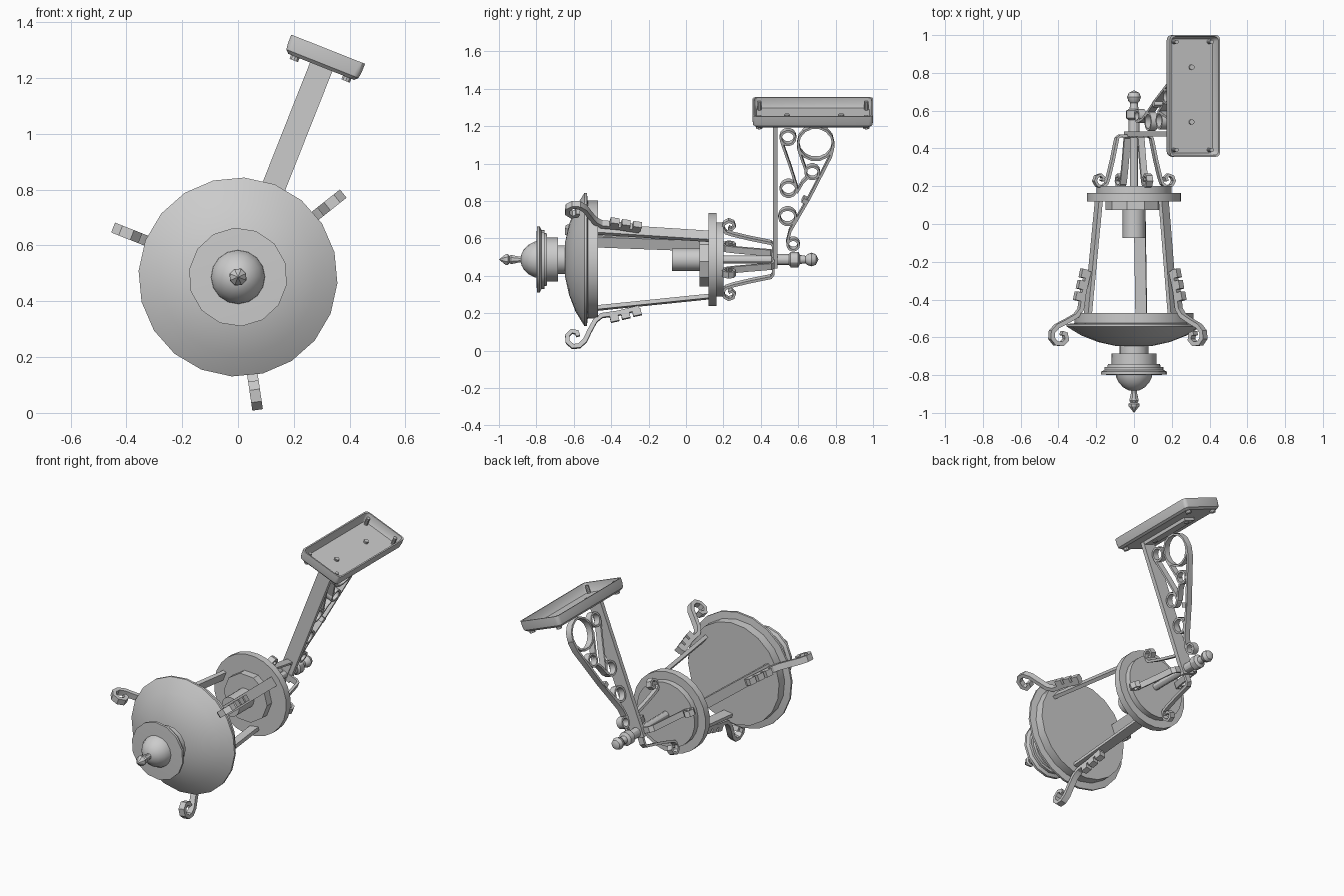
import bpy, bmesh
from math import radians, sin, cos, pi
from mathutils import Matrix, Vector

if "Cube" in bpy.data.objects:
    bpy.data.objects.remove(bpy.data.objects["Cube"])

# Local frame: lantern axis along y, wall arm along +z; tilted into place by PLACE
PLACE = Matrix.Translation((0, 0, 0.487)) @ Matrix.Rotation(radians(21.6), 4, 'Y')


def finish(name, bm, spin=0):
    bmesh.ops.recalc_face_normals(bm, faces=bm.faces)
    bm.transform(PLACE @ Matrix.Rotation(radians(spin), 4, 'Y'))
    me = bpy.data.meshes.new(name)
    bm.to_mesh(me)
    bm.free()
    ob = bpy.data.objects.new(name, me)
    bpy.context.collection.objects.link(ob)
    return ob


def lathe(name, profile, n=20, phase=0):
    """Revolve (y, radius) points around the lantern axis."""
    bm = bmesh.new()
    rings = []
    for y, r in profile:
        if r == 0:
            rings.append([bm.verts.new((0, y, 0))])
        else:
            rings.append([bm.verts.new((r * sin(2 * pi * i / n + phase), y, r * cos(2 * pi * i / n + phase)))
                          for i in range(n)])
    for a, b in zip(rings, rings[1:]):
        for i in range(n):
            j = (i + 1) % n
            vs = [a[i % len(a)], a[j % len(a)], b[j % len(b)], b[i % len(b)]]
            bm.faces.new(list(dict.fromkeys(vs)))
    for ring in (rings[0], rings[-1]):
        if len(ring) > 1:
            bm.faces.new(ring)
    return finish(name, bm)


def ribbon(name, pts, thick, width, spin=0, closed=False):
    """Sweep a flat bar along (y, r) points in the plane through the axis."""
    bm = bmesh.new()
    n = len(pts)
    P = [Vector(p) for p in pts]
    rings = []
    for i, p in enumerate(P):
        a = P[i - 1] if closed or i else p
        b = P[(i + 1) % n] if closed or i < n - 1 else p
        t = (b - a).normalized()
        off = Vector((-t.y, t.x)) * thick / 2
        rings.append([bm.verts.new((w * width / 2, q.x, q.y))
                      for w, q in ((-1, p - off), (1, p - off), (1, p + off), (-1, p + off))])
    for i in range(n if closed else n - 1):
        a, b = rings[i], rings[(i + 1) % n]
        for k in range(4):
            bm.faces.new((a[k], a[(k + 1) % 4], b[(k + 1) % 4], b[k]))
    if not closed:
        bm.faces.new(rings[0])
        bm.faces.new(rings[-1])
    return finish(name, bm, spin)


def hoop(name, y, r, rad, width=0.04, n=14):
    rad -= 0.006
    ribbon(name, [(y + rad * cos(2 * pi * i / n), r + rad * sin(2 * pi * i / n)) for i in range(n)],
           0.012, width, closed=True)


def pin(name, x, y, z0, z1, rad):
    bm = bmesh.new()
    bmesh.ops.create_cone(bm, cap_ends=True, segments=10, radius1=rad, radius2=rad, depth=z1 - z0,
                          matrix=Matrix.Translation((x, y, (z0 + z1) / 2)))
    finish(name, bm)


# Roof, neck, crown and finial
lathe("roof", [(-0.47, 0.315), (-0.525, 0.315), (-0.53, 0.357), (-0.543, 0.357), (-0.59, 0.28),
               (-0.625, 0.19), (-0.647, 0.09), (-0.647, 0)])
lathe("roof_neck", [(-0.63, 0.076), (-0.685, 0.076), (-0.685, 0.118), (-0.745, 0.118)], 16)
lathe("crown_rim", [(-0.742, 0.118), (-0.742, 0.14), (-0.756, 0.142), (-0.756, 0.158), (-0.772, 0.158),
                    (-0.782, 0.177), (-0.797, 0.177), (-0.80, 0.10)], 14)
lathe("crown_dome", [(-0.79, 0.098), (-0.81, 0.095), (-0.84, 0.08), (-0.865, 0.057), (-0.88, 0.03),
                     (-0.885, 0)], 16)
lathe("finial", [(-0.87, 0.022), (-0.89, 0.016), (-0.935, 0.027), (-0.945, 0.02), (-0.952, 0.032),
                 (-0.965, 0.03), (-1.0, 0)], 8)

# Base plates, lamp socket and rear stem
lathe("base_plate", [(0.12, 0.25), (0.163, 0.25), (0.163, 0.2), (0.2, 0.2)], 24)
lathe("inner_plate", [(0.125, 0.15), (0.073, 0.15)], 10)
lathe("lamp_socket", [(0.08, 0.06), (-0.075, 0.06)], 16)
lathe("stem", [(0.19, 0.022), (0.49, 0.022), (0.49, 0.03), (0.55, 0.03), (0.56, 0.042), (0.60, 0.042),
               (0.61, 0.024), (0.64, 0.02), (0.65, 0.03), (0.672, 0.037), (0.695, 0.028), (0.708, 0)], 12)

# Three cage struts with scrolled brackets under the roof
CURL = [(-0.25, 0.262), (-0.36, 0.29), (-0.45, 0.303), (-0.485, 0.33), (-0.515, 0.385), (-0.54, 0.438),
        (-0.57, 0.467), (-0.605, 0.47), (-0.632, 0.447), (-0.635, 0.412), (-0.612, 0.388), (-0.583, 0.394),
        (-0.577, 0.415)]
for spin in (30, 150, 270):
    ribbon("cage_strut", [(0.125, 0.2), (-0.475, 0.262)], 0.022, 0.06, spin)
    ribbon("roof_scroll", CURL, 0.024, 0.038, spin)
    for y, r in ((-0.255, 0.282), (-0.315, 0.298), (-0.375, 0.314)):
        ribbon("scroll_step", [(y + 0.015, r), (y - 0.03, r + 0.01)], 0.034, 0.038, spin)

# Four curled legs joining the base plate to the arm
LEG = [(0.465, 0.015), (0.467, 0.08), (0.455, 0.098), (0.34, 0.123), (0.25, 0.146), (0.213, 0.159),
       (0.197, 0.183), (0.204, 0.21), (0.228, 0.225), (0.252, 0.215), (0.26, 0.193), (0.245, 0.177),
       (0.228, 0.185)]
for spin in (0, 90, 180, 270):
    ribbon("curled_leg", LEG, 0.015, 0.036, spin)

# Wall arm: flat strap, mounting foot and scrollwork
ribbon("arm_strap", [(0.477, -0.035), (0.477, 0.812)], 0.026, 0.086)
ribbon("arm_foot", [(0.465, 0.803), (0.86, 0.803)], 0.024, 0.08)
for y, r, rad in ((0.693, 0.672, 0.1), (0.545, 0.705, 0.045), (0.548, 0.41, 0.048),
                  (0.543, 0.25, 0.05), (0.675, 0.505, 0.042), (0.573, 0.09, 0.036)):
    hoop("arm_ring", y, r, rad)
ribbon("outer_brace", [(0.542, 0.105), (0.557, 0.17), (0.66, 0.36), (0.775, 0.6), (0.788, 0.66)], 0.014, 0.04)
ribbon("inner_brace", [(0.508, 0.69), (0.56, 0.53), (0.592, 0.42)], 0.012, 0.04)
ribbon("upper_brace", [(0.598, 0.65), (0.62, 0.58), (0.643, 0.51)], 0.012, 0.04)
ribbon("middle_brace", [(0.592, 0.39), (0.625, 0.45), (0.65, 0.475)], 0.012, 0.04)
ribbon("brace_clip", [(0.63, 0.33), (0.643, 0.355)], 0.03, 0.05)

# Hollow wall plate: rounded rectangles lofted outside, over the rim and inside
bm = bmesh.new()
loops = []
for hx, hy, z in ((0.127, 0.307, 0.81), (0.139, 0.319, 0.822), (0.142, 0.322, 0.845), (0.142, 0.322, 0.878),
                  (0.134, 0.314, 0.878), (0.132, 0.312, 0.845), (0.122, 0.302, 0.822)):
    c = 0.022
    loop = []
    for q, (sx, sy) in enumerate(((1, 1), (-1, 1), (-1, -1), (1, -1))):
        for k in range(4):
            a = pi / 2 * (q + k / 3)
            loop.append(bm.verts.new((sx * (hx - c) + c * cos(a), 0.678 + sy * (hy - c) + c * sin(a), z)))
    loops.append(loop)
for a, b in zip(loops, loops[1:]):
    for i in range(16):
        j = (i + 1) % 16
        bm.faces.new((a[i], a[j], b[j], b[i]))
bm.faces.new(loops[0])
bm.faces.new(loops[-1])
finish("wall_plate", bm)

# Plate screws
for x in (-0.1, 0.1):
    for y in (0.392, 0.964):
        pin("corner_bolt_head", x, y, 0.795, 0.815, 0.017)
        pin("corner_bolt", x, y, 0.81, 0.868, 0.011)
for y in (0.54, 0.83):
    pin("foot_screw", 0, y, 0.785, 0.835, 0.014)

# Smooth shading with crisp edges
bpy.ops.object.select_all(action='SELECT')
bpy.context.view_layer.objects.active = bpy.context.selected_objects[0]
bpy.ops.object.shade_smooth_by_angle(angle=radians(30))
